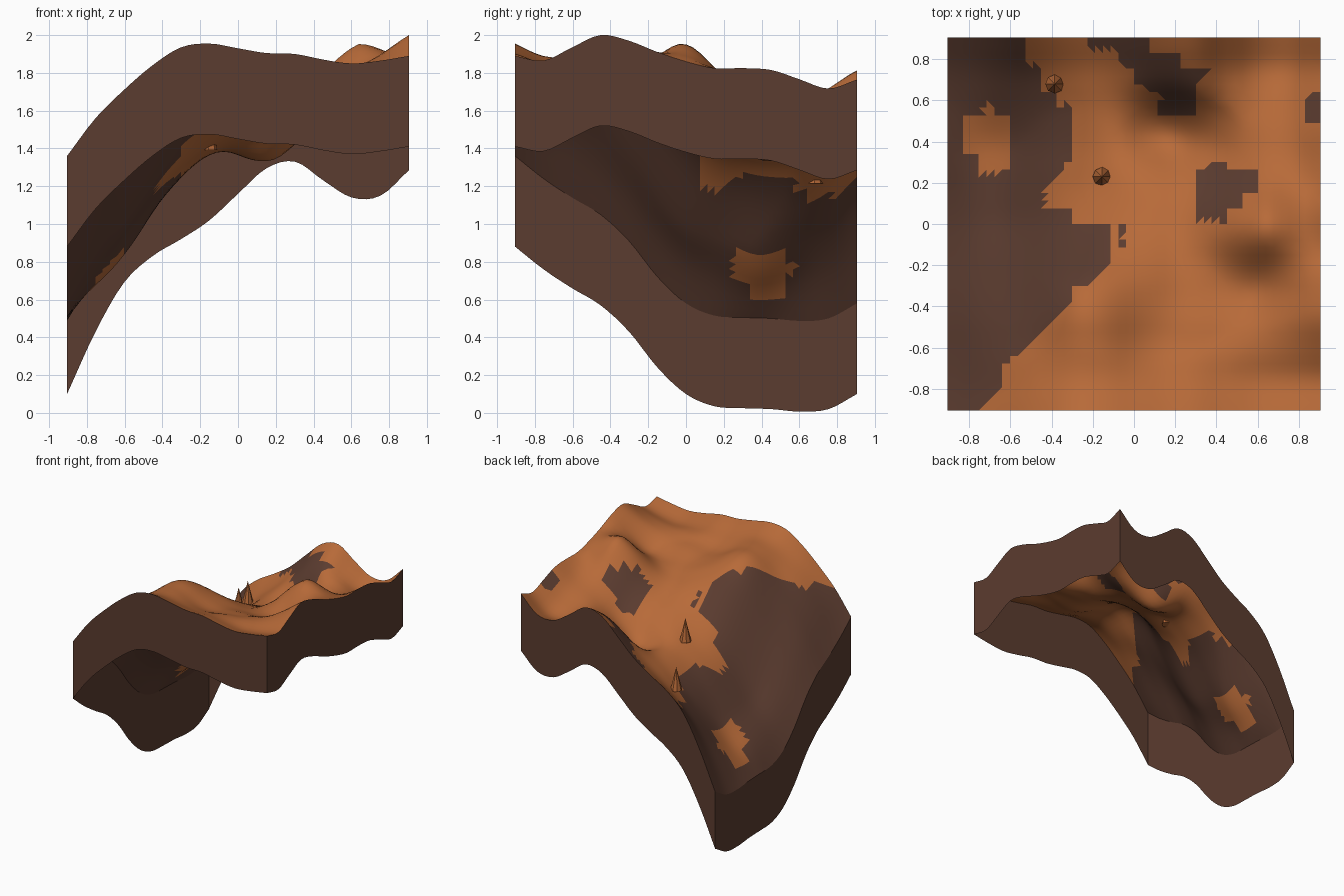
import bpy, bmesh, math
from mathutils import Vector

old = bpy.data.objects.get("Cube")
if old:
    bpy.data.objects.remove(old, do_unlink=True)

HALF, CELLS, SKIRT = 0.905, 48, 0.48


def make_material(name, rgb):
    mat = bpy.data.materials.new(name)
    mat.use_nodes = True
    color = (*rgb, 1.0)
    mat.diffuse_color = color
    mat.node_tree.nodes["Principled BSDF"].inputs["Base Color"].default_value = color
    return mat


sand = make_material("orange sand", (0.475, 0.144, 0.04))
rock = make_material("brown rock", (0.105, 0.045, 0.029))

# Evenly spaced heights along the four borders
front = (1.36, 1.56, 1.71, 1.84, 1.935, 1.955, 1.93, 1.905, 1.9, 1.87, 1.85, 1.865, 1.89)
back = (0.58, 0.91, 1.17, 1.31, 1.4, 1.5, 1.64, 1.775, 1.81, 1.71, 1.62, 1.63, 1.765)
left = (1.36, 1.24, 1.14, 1.05, 0.91, 0.72, 0.58, 0.515, 0.505, 0.5, 0.487, 0.5, 0.58)
right = (1.89, 1.865, 1.935, 2.0, 1.97, 1.91, 1.86, 1.825, 1.825, 1.815, 1.765, 1.717, 1.765)

# Hills and hollows inside the borders: x, y, height
landmarks = [
    (-.75, .4, .68), (-.6, .4, .84), (-.31, .45, 1.24), (-.42, .13, 1.2),
    (-.15, .23, 1.4), (-.38, .68, 1.2), (-.62, .7, .95), (-.05, .45, 1.38),
    (.13, .46, 1.335), (.3, .42, 1.42), (.22, .6, 1.52), (.22, .75, 1.7),
    (.4, .28, 1.54), (.45, .13, 1.7), (.3, .05, 1.63), (.66, .0, 1.95),
    (.5, -.03, 1.85), (.8, 0, 1.9), (.66, -.13, 1.9), (.62, .25, 1.73),
    (.62, -.3, 1.76), (0, 0, 1.58), (-.1, -.15, 1.68), (-.31, -.3, 1.77),
    (-.65, -.75, 1.61), (-.6, -.3, 1.36), (-.6, 0, 1), (-.2, -.6, 1.88),
    (.1, -.5, 1.77), (.35, -.5, 1.78), (.3, -.25, 1.7), (.6, .6, 1.6),
    (.65, -.6, 1.84), (.63, -.44, 1.81)]


def spline(values, t):
    """Catmull-Rom through evenly spaced values, t from 0 to 1."""
    last = len(values) - 1
    i = min(int(t * last), last - 1)
    f = t * last - i
    b, c = values[i], values[i + 1]
    a = values[i - 1] if i else 2 * b - c
    d = values[i + 2] if i + 2 <= last else 2 * c - b
    return b + f / 2 * (c - a + f * (2*a - 5*b + 4*c - d + f * (3*(b - c) + d - a)))


def border_patch(x, y):
    """Blend the four border curves across the square."""
    u, v = (x / HALF + 1) / 2, (y / HALF + 1) / 2
    across = (1 - v) * spline(front, u) + v * spline(back, u)
    along = (1 - u) * spline(left, v) + u * spline(right, v)
    corners = ((1 - v) * ((1 - u) * front[0] + u * front[-1])
               + v * ((1 - u) * back[0] + u * back[-1]))
    return across + along - corners


def fade(x, y):
    inside = max(0, (1 - (x / HALF) ** 2) * (1 - (y / HALF) ** 2))
    return min(1, 1.6 * inside ** 0.7)


def influence(x, y, px, py):
    return math.exp(-((x - px) ** 2 + (y - py) ** 2) / 0.05)


amounts = [0.0] * len(landmarks)


def height(x, y):
    bumps = sum(a * influence(x, y, p[0], p[1]) for a, p in zip(amounts, landmarks))
    return border_patch(x, y) + fade(x, y) * bumps


# Tune the bumps until the ground passes through the landmarks
for step in range(70):
    for i, (x, y, z) in enumerate(landmarks):
        amounts[i] += 0.8 * (z - height(x, y)) / fade(x, y)

# Outlines of the rocky ground, and of a sand pocket within it
rock_areas = [
    [(-1, 1), (-.53, 1), (-.53, .77), (-.46, .77), (-.46, .63), (-.38, .63), (-.38, .56),
     (-.31, .59), (-.31, .31), (-.43, .18), (-.43, .08), (-.3, .07), (-.3, 0), (-.12, 0),
     (-.1, -.16), (-.22, -.3), (-.31, -.31), (-.31, -.38), (-.66, -.72), (-.64, -.78),
     (-.83, -1), (-1, -1)],
    [(-.22, 1), (.07, 1), (.07, .84), (.22, .83), (.22, .76), (.37, .76), (.3, .68),
     (.3, .53), (.12, .53), (.13, .62), (0, .68), (0, .76), (-.08, .78), (-.08, .85), (-.22, .85)],
    [(.31, .25), (.38, .3), (.45, .3), (.45, .26), (.6, .27), (.6, .16), (.53, .15),
     (.53, .08), (.45, .07), (.44, .01), (.31, .02)],
    [(1, .74), (.83, .6), (.83, .5), (1, .45)],
    [(-.09, 0), (-.02, 0), (-.06, -.06)],
    [(-.09, -.07), (-.02, -.07), (-.06, -.13)]]
sand_pocket = [(-.83, .53), (-.75, .53), (-.7, .59), (-.67, .53), (-.6, .52), (-.6, .27),
               (-.67, .24), (-.75, .25), (-.75, .33), (-.83, .33)]


def within(x, y, outline):
    hit = False
    for (ax, ay), (bx, by) in zip(outline, outline[1:] + outline[:1]):
        if (ay > y) != (by > y) and x < ax + (bx - ax) * (y - ay) / (by - ay):
            hit = not hit
    return hit


def is_rock(x, y):
    return any(within(x, y, a) for a in rock_areas) and not within(x, y, sand_pocket)


def add_object(name, bm, materials):
    mesh = bpy.data.meshes.new(name)
    bm.to_mesh(mesh)
    bm.free()
    obj = bpy.data.objects.new(name, mesh)
    bpy.context.collection.objects.link(obj)
    for mat in materials:
        mesh.materials.append(mat)
    return obj


# Ground sheet
bm = bmesh.new()
bmesh.ops.create_grid(bm, x_segments=CELLS, y_segments=CELLS, size=HALF)
for v in bm.verts:
    v.co.z = height(v.co.x, v.co.y)
bmesh.ops.triangulate(bm, faces=bm.faces, quad_method="SHORT_EDGE")
for f in bm.faces:
    c = f.calc_center_median()
    f.material_index = int(is_rock(c.x, c.y))

# Side walls, hung from the sharp border and open underneath
border = [e for e in bm.edges if e.is_boundary]
walls = bmesh.ops.extrude_edge_only(bm, edges=border)["geom"]
for e in border:
    e.smooth = False
for g in walls:
    if isinstance(g, bmesh.types.BMVert):
        g.co.z -= SKIRT
    elif isinstance(g, bmesh.types.BMFace):
        g.material_index = 1
bmesh.ops.recalc_face_normals(bm, faces=bm.faces)
bm.faces.ensure_lookup_table()
if bm.faces[0].normal.z < 0:
    bmesh.ops.reverse_faces(bm, faces=bm.faces)
ground = add_object("ground_block", bm, [sand, rock])
bpy.ops.object.select_all(action="DESELECT")
bpy.context.view_layer.objects.active = ground
ground.select_set(True)
bpy.ops.object.shade_smooth_by_angle(angle=math.radians(50), keep_sharp_edges=True)

# Rock spires
for i, (x, y, lift) in enumerate([(-.155, .23, .09), (-.385, .68, .115)]):
    bm = bmesh.new()
    bmesh.ops.create_cone(bm, cap_ends=True, segments=8, radius1=0.046, radius2=0, depth=0.19)
    bmesh.ops.translate(bm, verts=bm.verts, vec=Vector((x, y, height(x, y) + lift)))
    add_object("spire_" + str(i + 1), bm, [sand])
